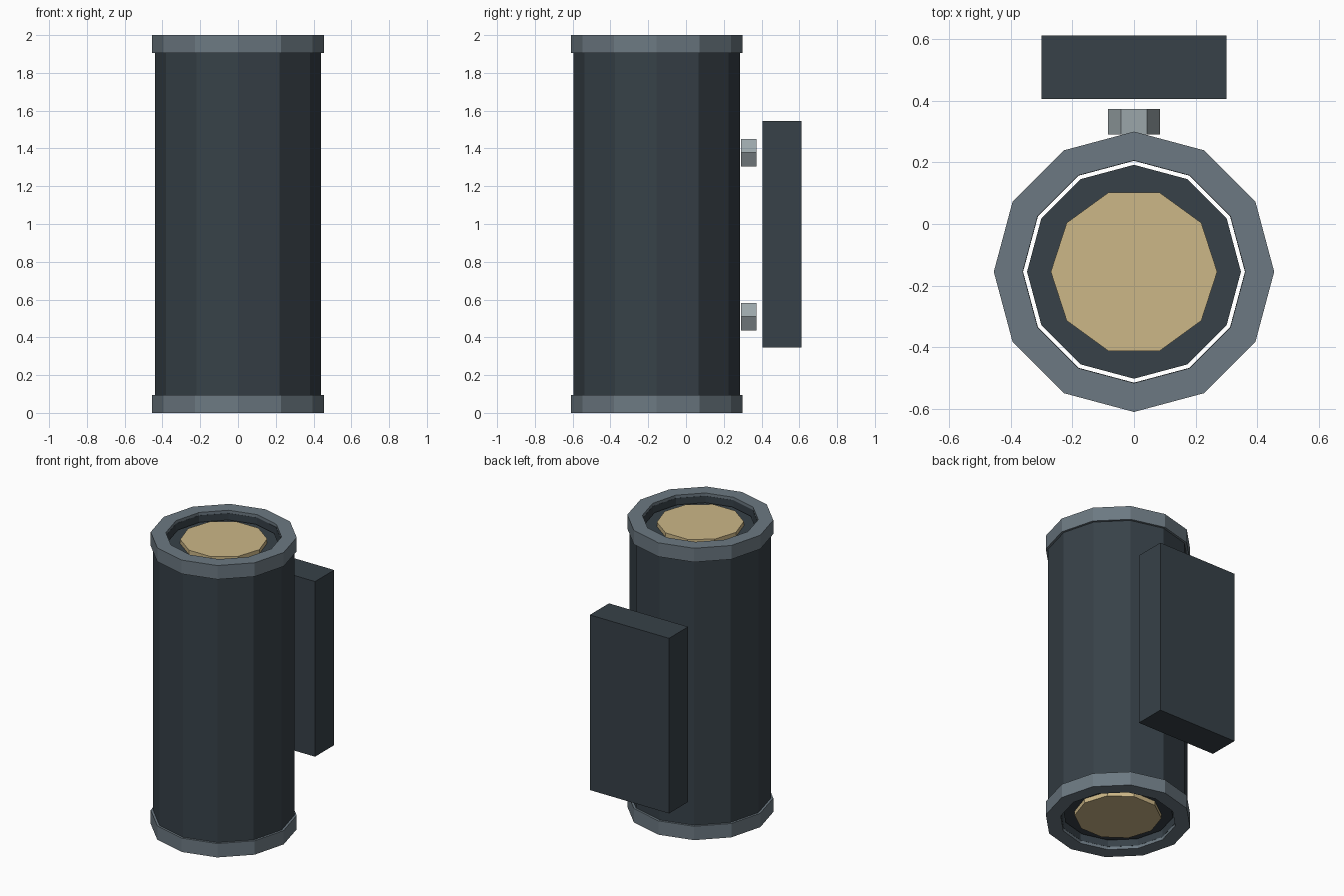
import bpy, bmesh, math
from mathutils import Matrix

cube = bpy.data.objects.get("Cube")
if cube:
    bpy.data.objects.remove(cube, do_unlink=True)


def material(name, rgb):
    m = bpy.data.materials.new(name)
    m.use_nodes = True
    # convert 8-bit display colour to linear
    lin = [((c / 255 + 0.055) / 1.055) ** 2.4 for c in rgb] + [1.0]
    m.diffuse_color = lin
    m.node_tree.nodes["Principled BSDF"].inputs["Base Color"].default_value = lin
    return m


DARK = material("dark slate", (55, 65, 72))
GREY = material("mid grey", (108, 121, 130))
SILVER = material("light silver", (155, 166, 170))
CREAM = material("warm cream", (204, 183, 135))
AXIS_Y = -0.155  # depth of the tube's centre line


def finish(name, bm, mat):
    bmesh.ops.recalc_face_normals(bm, faces=bm.faces)
    me = bpy.data.meshes.new(name)
    bm.to_mesh(me)
    bm.free()
    me.materials.append(mat)
    ob = bpy.data.objects.new(name, me)
    bpy.context.collection.objects.link(ob)
    return ob


def lathe(name, profile, sides, mat):
    """Closed (radius, z) outline spun into a faceted ring."""
    bm = bmesh.new()
    loops = []
    for i in range(sides):
        a = math.tau * i / sides
        loops.append([bm.verts.new((r * math.cos(a), AXIS_Y + r * math.sin(a), z))
                      for r, z in profile])
    n = len(profile)
    for i in range(sides):
        p, q = loops[i], loops[(i + 1) % sides]
        for j in range(n):
            k = (j + 1) % n
            bm.faces.new((p[j], q[j], q[k], p[k]))
    return finish(name, bm, mat)


def tube(name, outer, inner, z0, z1, mat):
    return lathe(name, [(outer, z0), (outer, z1), (inner, z1), (inner, z0)], 12, mat)


def prism(name, sides, radius, depth, matrix, mat):
    bm = bmesh.new()
    # first corner lies on +x
    turn = Matrix.Rotation(math.pi / 2, 4, "Z")
    bmesh.ops.create_cone(bm, cap_ends=True, segments=sides, radius1=radius,
                          radius2=radius, depth=depth, matrix=matrix @ turn)
    return finish(name, bm, mat)


def box(name, size, centre, mat):
    bm = bmesh.new()
    bmesh.ops.create_cube(bm, size=1, matrix=Matrix.Translation(centre)
                          @ Matrix.Diagonal((*size, 1)))
    return finish(name, bm, mat)


# Main open tube, lining the inside of both collars
tube("body_tube", 0.44, 0.36, 0.02, 1.98, DARK)

# Parts repeated at each end of the tube
for end, sign in (("upper", 1), ("lower", -1)):
    def at(z):
        return 1 + sign * z
    tube(end + "_collar", 0.455, 0.361, at(0.905), at(1.0), GREY)
    prism(end + "_lamp_housing", 12, 0.347, 0.5,
          Matrix.Translation((0, AXIS_Y, at(0.69))), DARK)
    prism(end + "_lens", 10, 0.27, 0.06,
          Matrix.Translation((0, AXIS_Y, at(0.94))), CREAM)

# Wall plate and the two hexagonal bolts behind the tube
box("wall_plate", (0.6, 0.207, 1.2), (0, 0.509, 0.945), DARK)
for end, z in (("upper", 1.378), ("lower", 0.51)):
    prism(end + "_bolt", 6, 0.084, 0.083,
          Matrix.Translation((0, 0.332, z)) @ Matrix.Rotation(math.pi / 2, 4, "X"), SILVER)
